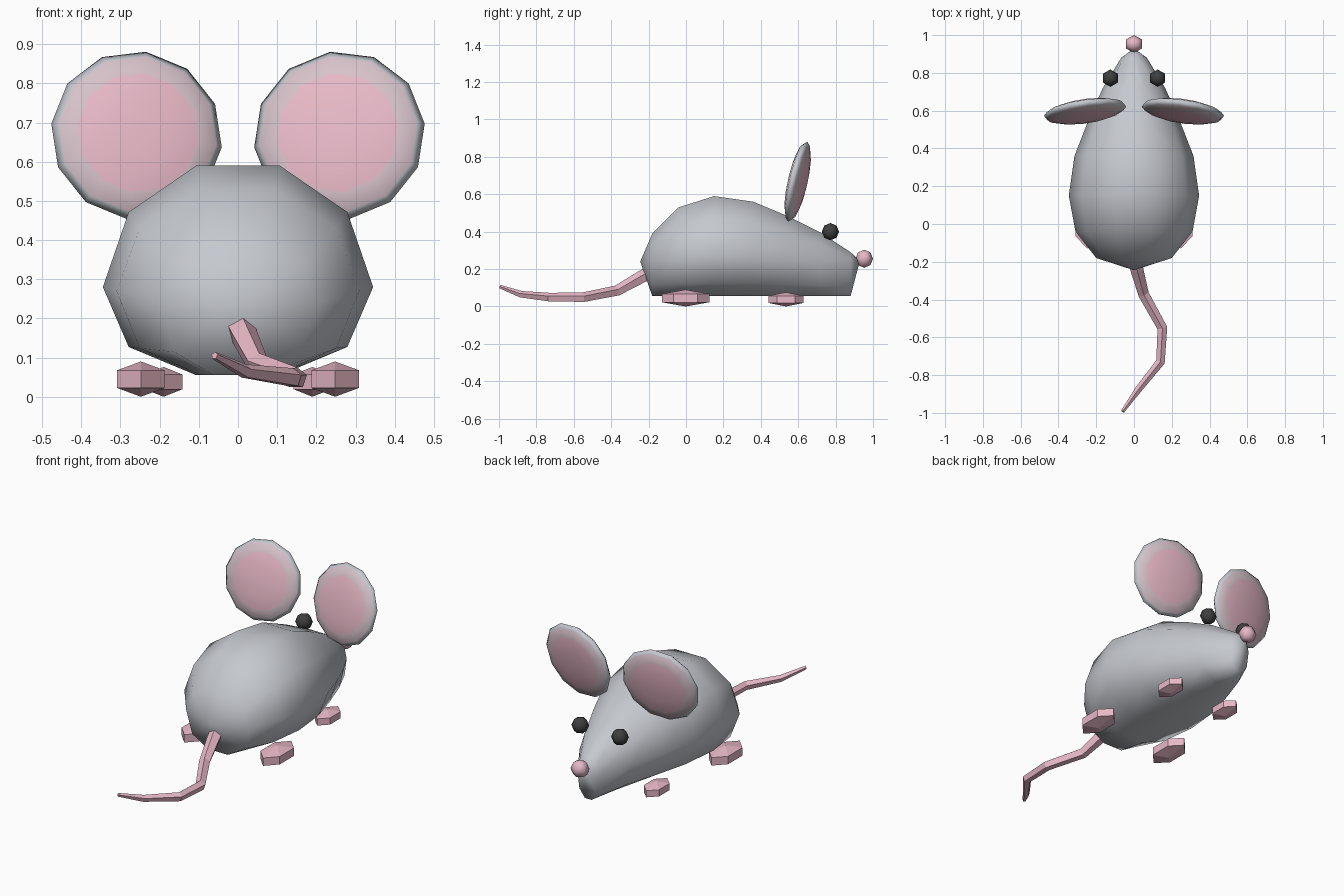
import bpy, bmesh
from math import sin, cos, pi, radians
from mathutils import Vector, Matrix

if "Cube" in bpy.data.objects:
    bpy.data.objects.remove(bpy.data.objects["Cube"])


def material(name, rgb):
    m = bpy.data.materials.new(name)
    m.diffuse_color = (*rgb, 1)
    m.use_nodes = True
    m.node_tree.nodes["Principled BSDF"].inputs["Base Color"].default_value = m.diffuse_color
    return m


GREY = material("grey", (0.56, 0.58, 0.62))
BLEND = material("grey_pink", (0.68, 0.54, 0.59))
PINK = material("pink", (0.80, 0.48, 0.57))
BLACK = material("black", (0.05, 0.05, 0.05))


def loft(name, rings, mats, start=None, end=None, smooth=True, band_mat=None):
    """Skin a list of rings; start and end are optional pole points."""
    bm = bmesh.new()
    loops = [[bm.verts.new(p) for p in r] for r in rings]
    n = len(loops[0])
    for k, (a, b) in enumerate(zip(loops, loops[1:])):
        for i in range(n):
            j = (i + 1) % n
            f = bm.faces.new((a[i], a[j], b[j], b[i]))
            f.material_index = band_mat[k] if band_mat else 0
    for loop, pole in ((loops[0], start), (loops[-1], end)):
        if pole is None:
            bm.faces.new(loop)
        else:
            v = bm.verts.new(pole)
            for i in range(n):
                bm.faces.new((loop[i], loop[(i + 1) % n], v))
    for f in bm.faces:
        f.smooth = smooth
    bmesh.ops.recalc_face_normals(bm, faces=bm.faces)
    me = bpy.data.meshes.new(name)
    bm.to_mesh(me)
    bm.free()
    for m in mats:
        me.materials.append(m)
    ob = bpy.data.objects.new(name, me)
    bpy.context.collection.objects.link(ob)
    return ob


def ball(name, centre, radii, segs, bands, mats, phase=90, rot=Matrix(), **kw):
    """Low-poly ellipsoid with its poles on local z."""
    c = Vector(centre)

    def point(lat, lon):
        p = Vector((sin(lat) * cos(lon), sin(lat) * sin(lon), cos(lat)))
        return c + rot @ Vector([a * r for a, r in zip(p, radii)])

    rings = [[point(pi * k / bands, radians(phase) + 2 * pi * i / segs)
              for i in range(segs)] for k in range(1, bands)]
    return loft(name, rings, mats, point(0, 0), point(pi, 0), **kw)


# Body: ten-sided sections along y with a flat belly
BELLY = 0.055
sections = [  # y, half width, height of widest line, top
    (-0.18, 0.20, 0.24, 0.39), (-0.04, 0.31, 0.27, 0.53),
    (0.15, 0.345, 0.28, 0.59), (0.36, 0.315, 0.27, 0.56),
    (0.54, 0.245, 0.25, 0.485), (0.72, 0.165, 0.235, 0.395),
    (0.88, 0.068, 0.20, 0.29)]
rings = []
for y, w, zc, top in sections:
    ring = []
    for i in range(10):
        a = radians(36 * i)
        s = sin(a) / sin(radians(72))
        z = zc + s * (top - zc) if s >= 0 else zc - min(1, -s * 1.1) * (zc - BELLY)
        ring.append((w * cos(a), y, z))
    rings.append(ring)
loft("body", rings, [GREY], (0, -0.245, 0.24), (0, 0.93, 0.245))

# Nose
ball("nose", (0, 0.953, 0.255), (0.05, 0.047, 0.048), 6, 4, [PINK])

for side, s in (("left", -1), ("right", 1)):
    # Ears: thin lenses, pink in the middle and grey at the rim
    rot = (Matrix.Rotation(radians(-8 * s), 4, 'Z')
           @ Matrix.Rotation(radians(90 - 12.5), 4, 'X'))
    ball(side + "_ear", (0.259 * s, 0.597, 0.667), (0.221, 0.221, 0.045), 12, 8,
         [PINK, BLEND, GREY], 8 * s, rot, band_mat=[0, 1, 2, 2, 1, 0])
    # Eyes
    ball(side + "_eye", (0.125 * s, 0.772, 0.40), (0.046,) * 3, 6, 4, [BLACK])
    # Feet
    ball(side + "_hind_foot", (0.248 * s, -0.002, 0.045), (0.081, 0.147, 0.045),
         6, 3, [PINK], smooth=False)
    ball(side + "_front_foot", (0.19 * s, 0.535, 0.038), (0.064, 0.109, 0.038),
         6, 3, [PINK], smooth=False)

# Tail: tapering five-sided tube along a bent path
path = [(0.0, -0.17, 0.19, 0.038), (0.015, -0.24, 0.155, 0.036),
        (0.05, -0.37, 0.083, 0.030), (0.15, -0.55, 0.047, 0.028),
        (0.14, -0.73, 0.048, 0.025), (0.02, -0.88, 0.064, 0.019),
        (-0.06, -0.992, 0.105, 0.010)]
pts = [Vector(p[:3]) for p in path]
rings = []
for i, p in enumerate(pts):
    d = (pts[min(i + 1, len(pts) - 1)] - pts[max(i - 1, 0)]).normalized()
    u = d.cross(Vector((0, 0, 1))).normalized()
    v = u.cross(d)
    rings.append([p + path[i][3] * (u * cos(a) + v * sin(a))
                  for a in (pi / 2 + 2 * pi * k / 5 for k in range(5))])
loft("tail", rings, [PINK], smooth=False)
